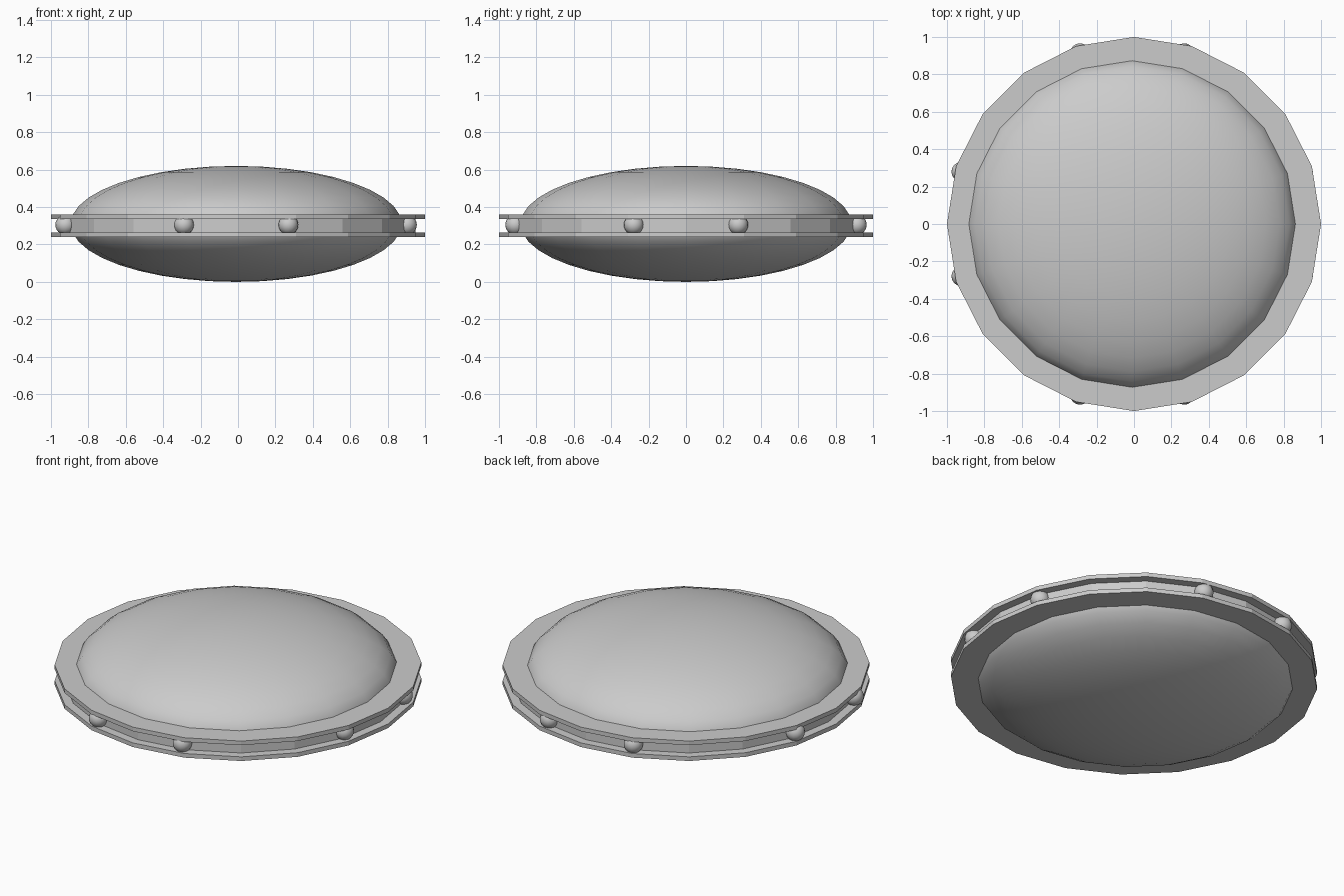
import bpy, math
from mathutils import Vector

if "Cube" in bpy.data.objects:
    bpy.data.objects.remove(bpy.data.objects["Cube"], do_unlink=True)

GREY = (0.6, 0.6, 0.6, 1)
SIDES = 20
SHIFT = -0.01          # hull and studs sit slightly off the rim's centre
MID = 0.3

grey = bpy.data.materials.new("light grey")
grey.use_nodes = True
grey.diffuse_color = GREY
grey.node_tree.nodes["Principled BSDF"].inputs["Base Color"].default_value = GREY


def finish(name):
    ob = bpy.context.object
    ob.name = name
    ob.data.materials.append(grey)
    return ob


def disc(name, radius, low, high):
    bpy.ops.mesh.primitive_cylinder_add(
        vertices=SIDES, radius=radius, depth=high - low,
        location=(0, 0, (low + high) / 2))
    return finish(name)


def ball(name, radius, height, segments, rings, place):
    bpy.ops.mesh.primitive_uv_sphere_add(
        segments=segments, ring_count=rings, radius=1, location=place)
    bpy.context.object.scale = (radius, radius, height)
    bpy.ops.object.transform_apply(location=False, rotation=False, scale=True)
    bpy.ops.object.shade_smooth()
    return finish(name)


# Lens-shaped hull
ball("hull", 0.885, 0.31, SIDES, 20, (SHIFT, 0, 0.31))

# Rim: two flanges with a recessed band between them
disc("upper_flange", 1, 0.335, 0.36)
disc("lower_flange", 1, 0.24, 0.265)
disc("recessed_band", 0.95, 0.265, 0.335)

# Eight studs, a pair on each side of the band
for quarter in range(4):
    for side in (-1, 1):
        angle = quarter * math.pi / 2 + side * math.radians(17)
        place = Vector((math.cos(angle), math.sin(angle), 0)) * 0.955
        place += Vector((SHIFT, 0, MID + 0.005))
        ball(f"stud_{quarter * 2 + (side > 0) + 1}", 0.053, 0.053, 16, 12, place)
